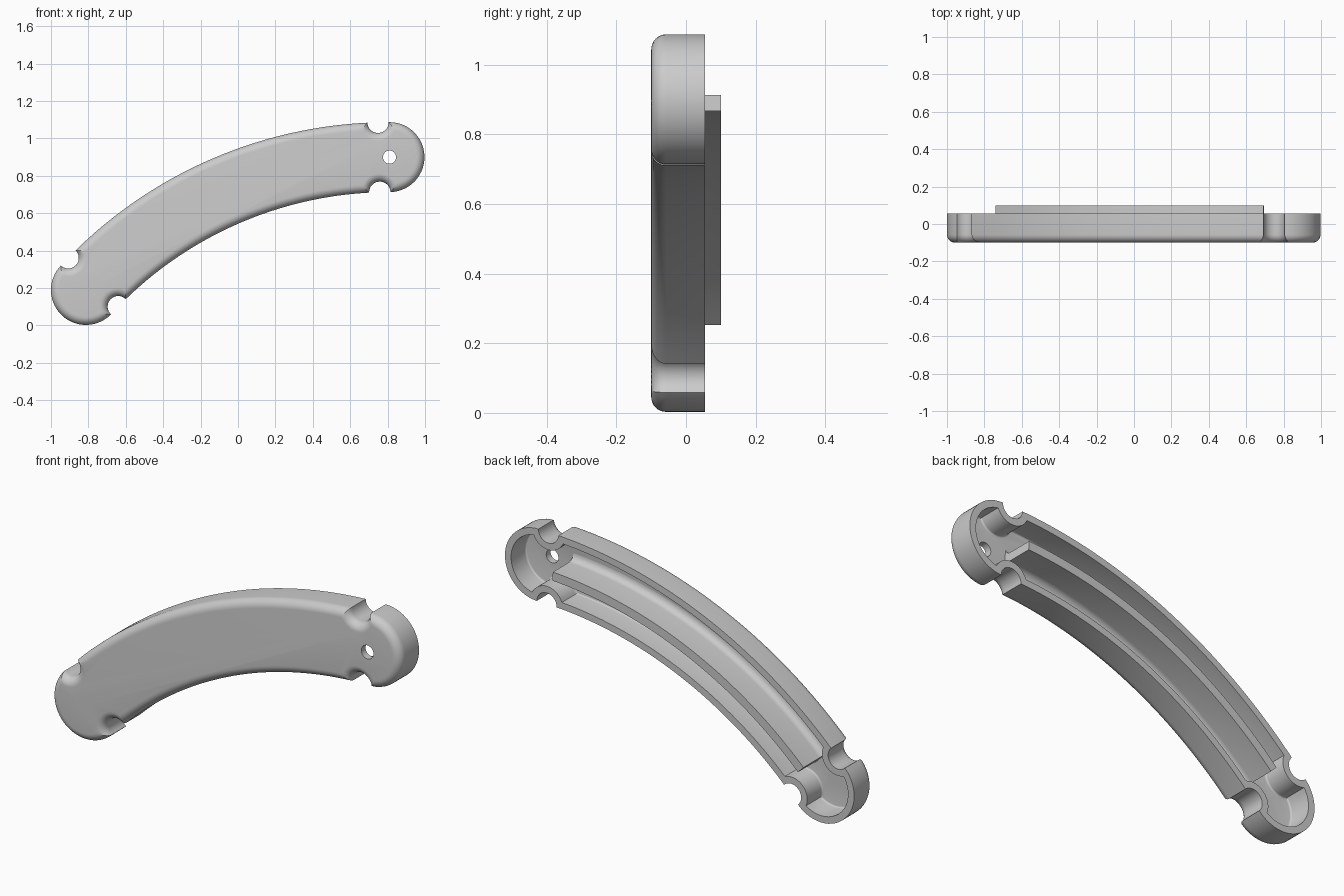
import bpy
import bmesh
from math import sin, cos, pi, radians, sqrt, atan2
from mathutils import Vector

if "Cube" in bpy.data.objects:
    bpy.data.objects.remove(bpy.data.objects["Cube"])

# Main dimensions: a band swept round a centre in the XZ plane
CENTRE = Vector((0.81, -1.31))
RADIUS, HALF = 2.21, 0.187
START, END = radians(90), radians(137.26)
NOTCH_R, NOTCH_SHIFT = 0.057, radians(1.47)
FRONT, RIM, RIB_TOP = -0.1, 0.055, 0.1
WALL, FILLET = 0.035, 0.043
FLOOR = FRONT + WALL

grey = bpy.data.materials.new("plain_grey")
grey.use_nodes = True
colour = (0.6, 0.6, 0.6, 1)
grey.diffuse_color = colour
grey.node_tree.nodes["Principled BSDF"].inputs["Base Color"].default_value = colour


def polar(radius, angle):
    return CENTRE + radius * Vector((cos(angle), sin(angle)))


def finish(name, bm):
    bmesh.ops.recalc_face_normals(bm, faces=bm.faces[:])
    mesh = bpy.data.meshes.new(name)
    bm.to_mesh(mesh)
    bm.free()
    mesh.materials.append(grey)
    obj = bpy.data.objects.new(name, mesh)
    bpy.context.collection.objects.link(obj)
    return obj


def smooth(obj):
    bpy.ops.object.select_all(action='DESELECT')
    obj.select_set(True)
    bpy.context.view_layer.objects.active = obj
    bpy.ops.object.shade_smooth_by_angle(angle=radians(30))


def meet(a, b, toward):
    """Crossing of two circles that lies furthest along a direction."""
    (c1, r1), (c2, r2) = a, b
    gap = c2 - c1
    dist = gap.length
    along = (dist * dist + r1 * r1 - r2 * r2) / (2 * dist)
    u = gap / dist
    side = Vector((-u.y, u.x)) * sqrt(max(r1 * r1 - along * along, 0))
    mid = c1 + u * along
    return max(mid + side, mid - side, key=lambda p: p.dot(toward))


def outline(d):
    """Band with round ends and four notches, moved inward by d."""
    def notch(radius, angle):
        return (polar(radius, angle), NOTCH_R + d)

    outer, inner = RADIUS + HALF, RADIUS - HALF
    low, high = START + NOTCH_SHIFT, END - NOTCH_SHIFT
    circles = [(CENTRE, outer - d), notch(outer, high),
               (polar(RADIUS, END), HALF - d), notch(inner, high),
               (CENTRE, inner + d), notch(inner, low),
               (polar(RADIUS, START), HALF - d), notch(outer, low)]
    turns = [1, -1, 1, -1, -1, -1, 1, -1]
    steps = [48, 14, 28, 14, 48, 14, 28, 14]
    tl = Vector((-sin(END), cos(END)))
    tr = Vector((-sin(START), cos(START)))
    towards = [-tl, tl, tl, -tl, tr, -tr, -tr, tr]
    joints = [meet(circles[i], circles[(i + 1) % 8], towards[i]) for i in range(8)]
    points = []
    for i, (c, r) in enumerate(circles):
        p, q = joints[i - 1] - c, joints[i] - c
        a = atan2(p.y, p.x)
        sweep = (turns[i] * (atan2(q.y, q.x) - a)) % (2 * pi) * turns[i]
        for k in range(steps[i]):
            t = a + sweep * k / steps[i]
            points.append(c + r * Vector((cos(t), sin(t))))
    return points


# Hollow cover: rings from the rounded front, round the rim, to the inner floor
rings = []
for k in range(9):
    t = pi / 2 * k / 8
    rings.append((FILLET * (1 - sin(t)), FRONT + FILLET * (1 - cos(t))))
rings += [(0, RIM), (WALL, RIM)]
inner_fillet = FILLET - WALL
for k in range(5):
    t = pi / 2 * k / 4
    rings.append((WALL + inner_fillet * (1 - cos(t)),
                  FLOOR + inner_fillet * (1 - sin(t))))
bm = bmesh.new()
loops = [[bm.verts.new((p.x, y, p.y)) for p in outline(d)] for d, y in rings]
for a, b in zip(loops, loops[1:]):
    n = len(a)
    for i in range(n):
        j = (i + 1) % n
        bm.faces.new((a[i], a[j], b[j], b[i]))
bm.faces.new(loops[0])
bm.faces.new(loops[-1])
cover = finish("cover_shell", bm)

# Screw holes through both ends
bm = bmesh.new()
for angle in (START, END):
    p = polar(RADIUS, angle)
    made = bmesh.ops.create_cone(bm, cap_ends=True, segments=32,
                                 radius1=0.035, radius2=0.035, depth=0.5)["verts"]
    for v in made:
        v.co = Vector((p.x + v.co.x, v.co.z, p.y + v.co.y))
cutter = finish("hole_cutter", bm)
cutter.hide_render = True
cut = cover.modifiers.new("holes", 'BOOLEAN')
cut.operation, cut.solver, cut.object = 'DIFFERENCE', 'EXACT', cutter
bpy.context.view_layer.objects.active = cover
bpy.ops.object.modifier_apply(modifier=cut.name)
bpy.data.objects.remove(cutter)
smooth(cover)

# Curved centre rib with a filleted foot
RIB_R, RIB_HALF, FOOT = 2.203, 0.0225, 0.035
half = [(RIB_HALF, RIB_TOP)]
for k in range(7):
    t = pi / 2 * k / 6
    half.append((RIB_HALF + FOOT * (1 - cos(t)), FLOOR + FOOT * (1 - sin(t))))
half.append((RIB_HALF + FOOT, FLOOR - 0.01))
profile = half + [(-r, y) for r, y in reversed(half)]
inset = radians(3.05)
SEGMENTS = 48
bm = bmesh.new()
sections = []
for k in range(SEGMENTS + 1):
    angle = START + inset + (END - START - 2 * inset) * k / SEGMENTS
    section = []
    for r, y in profile:
        p = polar(RIB_R + r, angle)
        section.append(bm.verts.new((p.x, y, p.y)))
    sections.append(section)
for a, b in zip(sections, sections[1:]):
    for i in range(len(a)):
        j = (i + 1) % len(a)
        bm.faces.new((a[i], a[j], b[j], b[i]))
bm.faces.new(sections[0])
bm.faces.new(sections[-1])
smooth(finish("centre_rib", bm))
